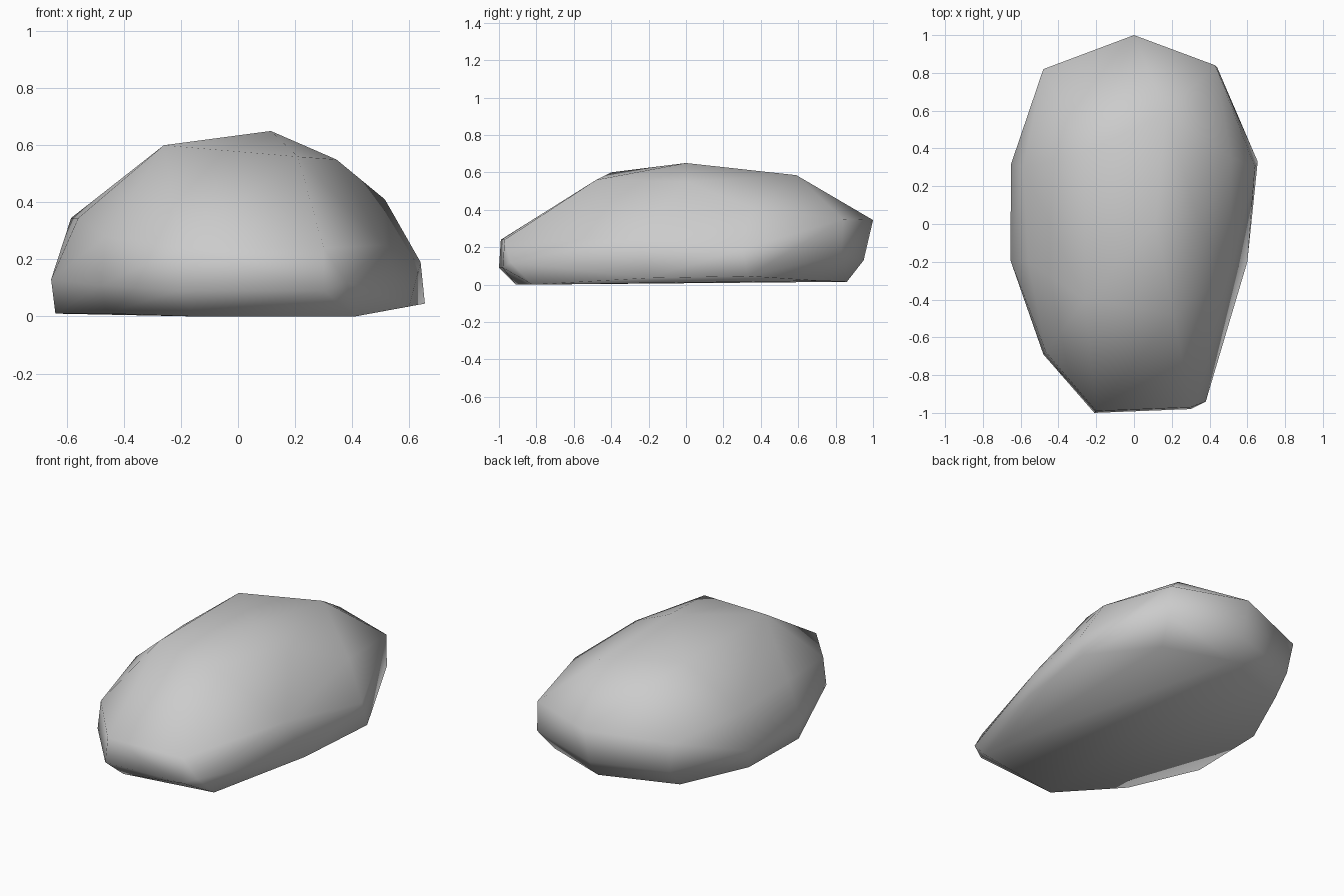
import bpy
import bmesh

cube = bpy.data.objects.get("Cube")
if cube:
    bpy.data.objects.remove(cube, do_unlink=True)

# Stone corners, in bands from the ground up
base = [(-.15, -.91, 0), (.41, -.82, 0), (.6, -.2, .035), (.655, .33, .045),
        (.4, .72, .02), (0, .86, .015), (-.45, .7, .015), (-.635, .29, .015),
        (-.64, -.19, .01), (-.46, -.6, .01)]
belly = [(-.21, -1, .09), (.3, -.98, .09), (.38, -.94, .12), (.64, .3, .19),
         (.44, .83, .16), (0, .95, .13), (-.45, .8, .13), (-.65, .32, .13),
         (-.655, -.19, .13), (-.48, -.69, .11)]
shoulder = [(-.2, -.99, .24), (.3, -.97, .24), (.51, -.25, .25),
            (.515, .35, .41), (.43, .84, .35), (0, 1, .345), (-.48, .82, .32),
            (-.585, .3, .345), (-.56, -.2, .345), (-.465, -.68, .28)]
crown = [(-.26, -.4, .6), (.21, -.48, .56), (.345, 0, .55), (.115, 0, .65),
         (.17, .59, .585), (-.26, .38, .6)]

# Wrap the corners in a smooth-shaded skin
bm = bmesh.new()
for corner in base + belly + shoulder + crown:
    bm.verts.new(corner)
bmesh.ops.convex_hull(bm, input=bm.verts)
loose = [v for v in bm.verts if not v.link_faces]
bmesh.ops.delete(bm, geom=loose, context='VERTS')
bmesh.ops.recalc_face_normals(bm, faces=bm.faces)
for face in bm.faces:
    face.smooth = True
mesh = bpy.data.meshes.new("stone")
bm.to_mesh(mesh)
bm.free()
stone = bpy.data.objects.new("stone", mesh)
bpy.context.collection.objects.link(stone)

# Plain grey stone
grey = bpy.data.materials.new("stone_grey")
grey.use_nodes = True
colour = (.6, .6, .6, 1)
grey.diffuse_color = colour
grey.node_tree.nodes["Principled BSDF"].inputs["Base Color"].default_value = colour
mesh.materials.append(grey)
